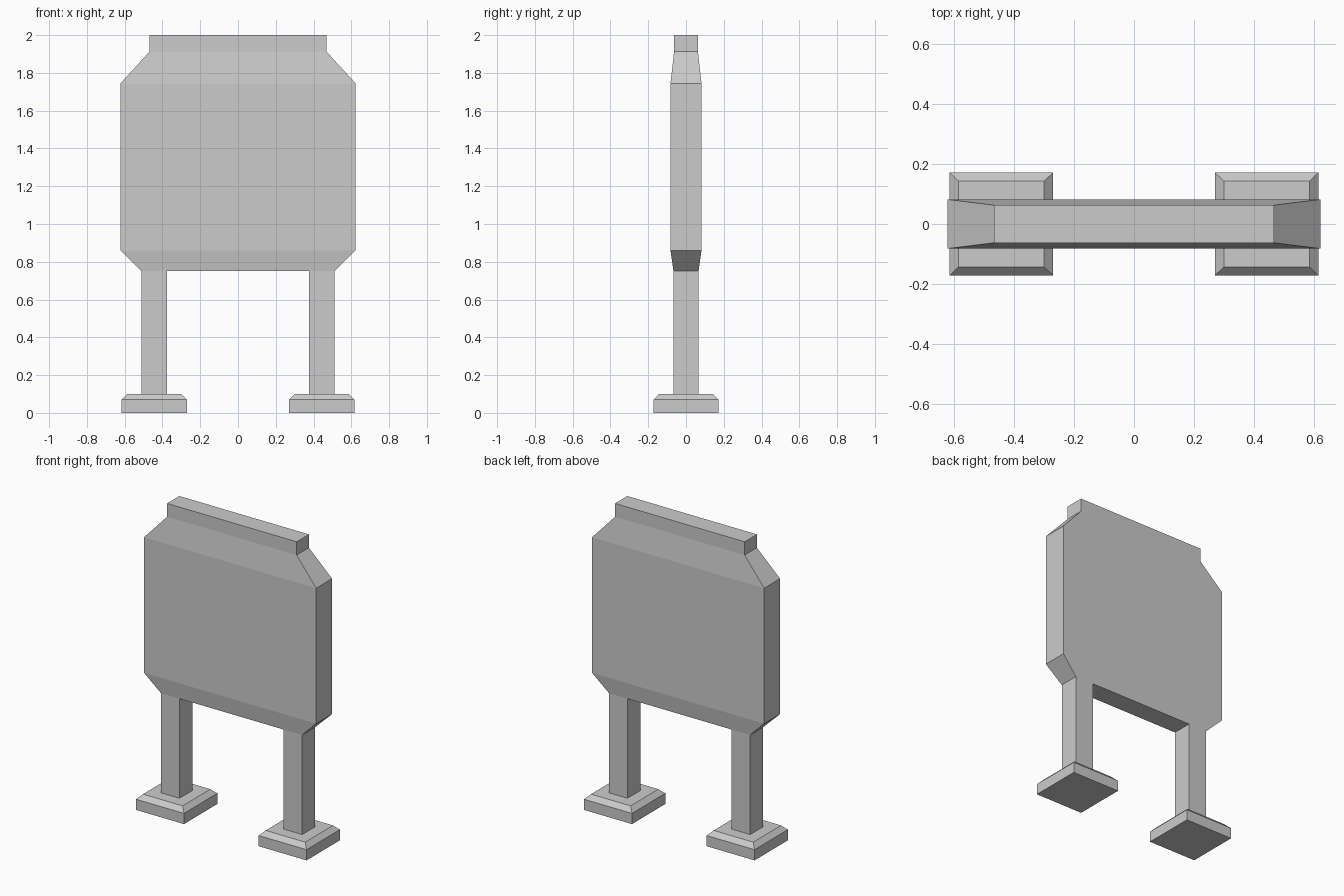
import bpy, bmesh

if "Cube" in bpy.data.objects:
    bpy.data.objects.remove(bpy.data.objects["Cube"])


def loft(name, sections, cx=0.0):
    """Stack rectangular sections (z, half width, half depth) into a closed solid."""
    bm = bmesh.new()
    rings = [[bm.verts.new((cx + sx * hx, sy * hy, z))
              for sx, sy in ((-1, -1), (1, -1), (1, 1), (-1, 1))]
             for z, hx, hy in sections]
    for low, high in zip(rings, rings[1:]):
        for i in range(4):
            j = (i + 1) % 4
            bm.faces.new((low[i], low[j], high[j], high[i]))
    bm.faces.new(rings[0][::-1])
    bm.faces.new(rings[-1])
    mesh = bpy.data.meshes.new(name)
    bm.to_mesh(mesh)
    bm.free()
    obj = bpy.data.objects.new(name, mesh)
    bpy.context.collection.objects.link(obj)
    return obj


# Board with tapered bottom, sloped shoulders and top cap
loft("sign_panel", [(0.75, 0.51, 0.066), (0.86, 0.622, 0.082),
                    (1.745, 0.622, 0.082), (1.913, 0.468, 0.063),
                    (2.0, 0.468, 0.063)])

# Posts and chamfered feet on both sides
for side, sx in (("left", -1), ("right", 1)):
    cx = sx * 0.443
    loft(side + "_post", [(0.1, 0.067, 0.066), (0.75, 0.067, 0.066)], cx)
    loft(side + "_foot", [(0.0, 0.173, 0.172), (0.07, 0.173, 0.172),
                          (0.1, 0.143, 0.143)], cx)
